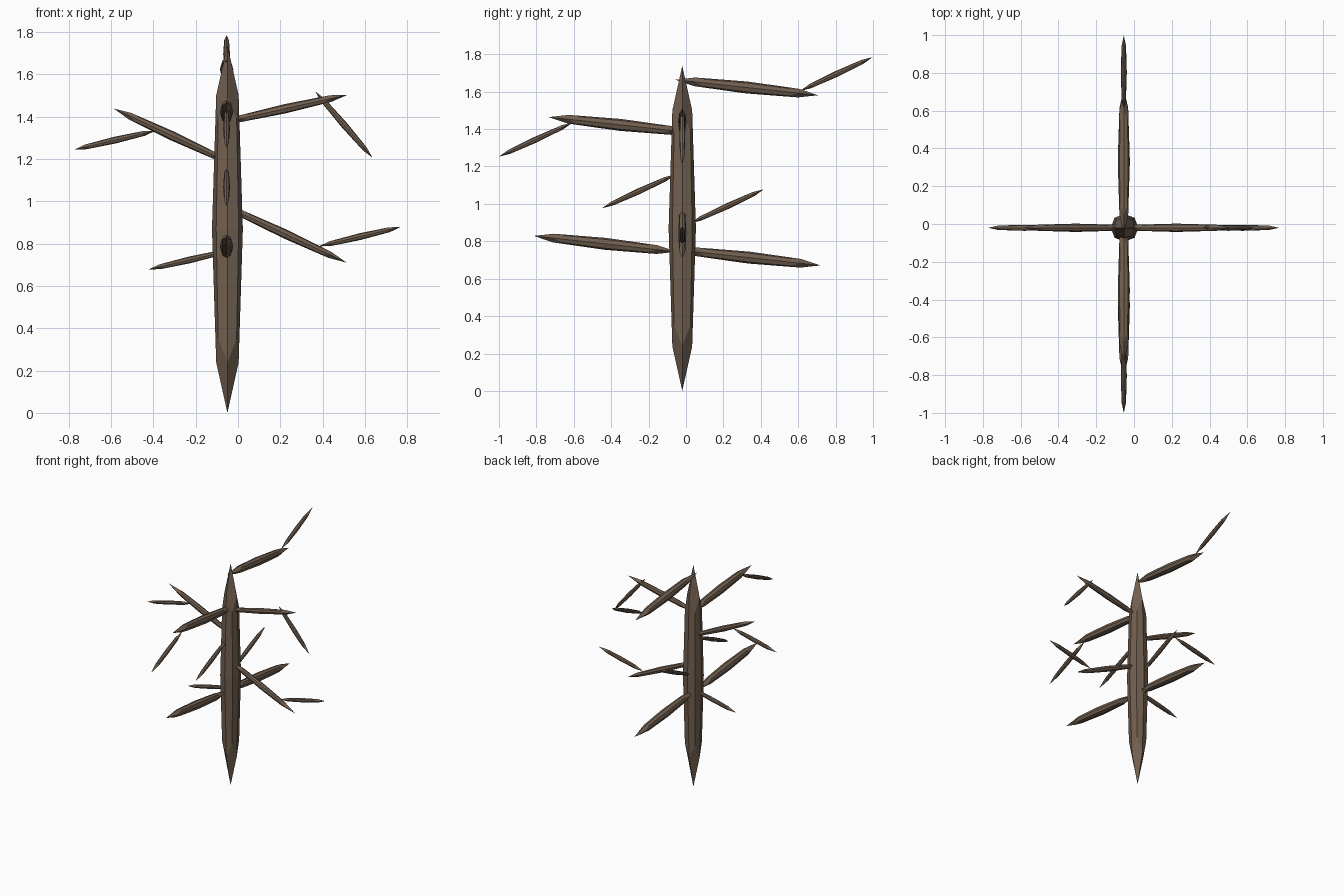
import bpy
from mathutils import Vector

if "Cube" in bpy.data.objects:
    bpy.data.objects.remove(bpy.data.objects["Cube"])

bark = bpy.data.materials.new("brown_bark")
bark.diffuse_color = (0.165, 0.115, 0.08, 1)
bark.use_nodes = True
bark.node_tree.nodes["Principled BSDF"].inputs["Base Color"].default_value = bark.diffuse_color

CX, CY = -0.05, -0.02      # trunk axis
LIMIT = 0.8395             # a cube shrinks to this when subdivided once


def spindle(name, a, b, radius):
    """Pointed faceted limb from a to b: a stretched cube subdivided once."""
    a, b = Vector(a), Vector(b)
    axis = b - a
    bpy.ops.mesh.primitive_cube_add(size=2, location=(a + b) / 2)
    ob = bpy.context.object
    ob.name = name
    # keep the side faces aligned with the vertical plane of the limb
    side = Vector((0, 1, 0)) if abs(axis.y) < 1e-6 else Vector((1, 0, 0))
    z = axis.normalized()
    x = side.cross(z).normalized()
    y = z.cross(x)
    m = ob.matrix_world.to_3x3()
    for row in range(3):
        m[row] = (x[row], y[row], z[row])
    ob.rotation_euler = m.to_euler()
    ob.scale = (radius / LIMIT, radius / LIMIT, axis.length / 2 / LIMIT)
    sub = ob.modifiers.new("facets", 'SUBSURF')
    sub.levels = sub.render_levels = 1
    bpy.ops.object.modifier_apply(modifier=sub.name)
    bpy.ops.object.shade_flat()
    ob.data.materials.append(bark)
    return ob


# trunk
spindle("trunk", (CX, CY, 0), (CX, CY, 1.738), 0.073)

BRANCH, LIMB, TWIG = 0.022, 0.032, 0.016

# limbs running left and right: (name, x1, z1, x2, z2, radius)
for name, x1, z1, x2, z2, r in [
    ("upper_left_branch", -0.03, 1.178, -0.587, 1.438, BRANCH),
    ("upper_left_twig", -0.390, 1.333, -0.771, 1.245, TWIG),
    ("upper_right_branch", -0.07, 1.372, 0.518, 1.503, BRANCH),
    ("upper_right_twig", 0.365, 1.519, 0.635, 1.206, TWIG),
    ("lower_right_branch", -0.07, 0.982, 0.513, 0.710, BRANCH),
    ("lower_right_twig", 0.382, 0.787, 0.768, 0.878, TWIG),
    ("lower_left_twig", -0.03, 0.769, -0.422, 0.678, TWIG),
]:
    spindle(name, (x1, CY, z1), (x2, CY, z2), r)

# limbs running front and back: (name, y1, z1, y2, z2, radius)
for name, y1, z1, y2, z2, r in [
    ("top_back_limb", -0.058, 1.664, 0.706, 1.581, LIMB),
    ("top_back_twig", 0.610, 1.604, 0.998, 1.785, TWIG),
    ("upper_front_limb", 0.03, 1.381, -0.734, 1.464, LIMB),
    ("upper_front_twig", -0.606, 1.435, -1.0, 1.253, TWIG),
    ("middle_front_twig", -0.055, 1.158, -0.449, 0.977, TWIG),
    ("middle_back_twig", 0.022, 0.896, 0.416, 1.078, TWIG),
    ("lower_front_limb", -0.05, 0.744, -0.814, 0.829, LIMB),
    ("lower_back_limb", -0.046, 0.755, 0.718, 0.671, LIMB),
]:
    spindle(name, (CX - 0.004, y1, z1), (CX - 0.004, y2, z2), r)
